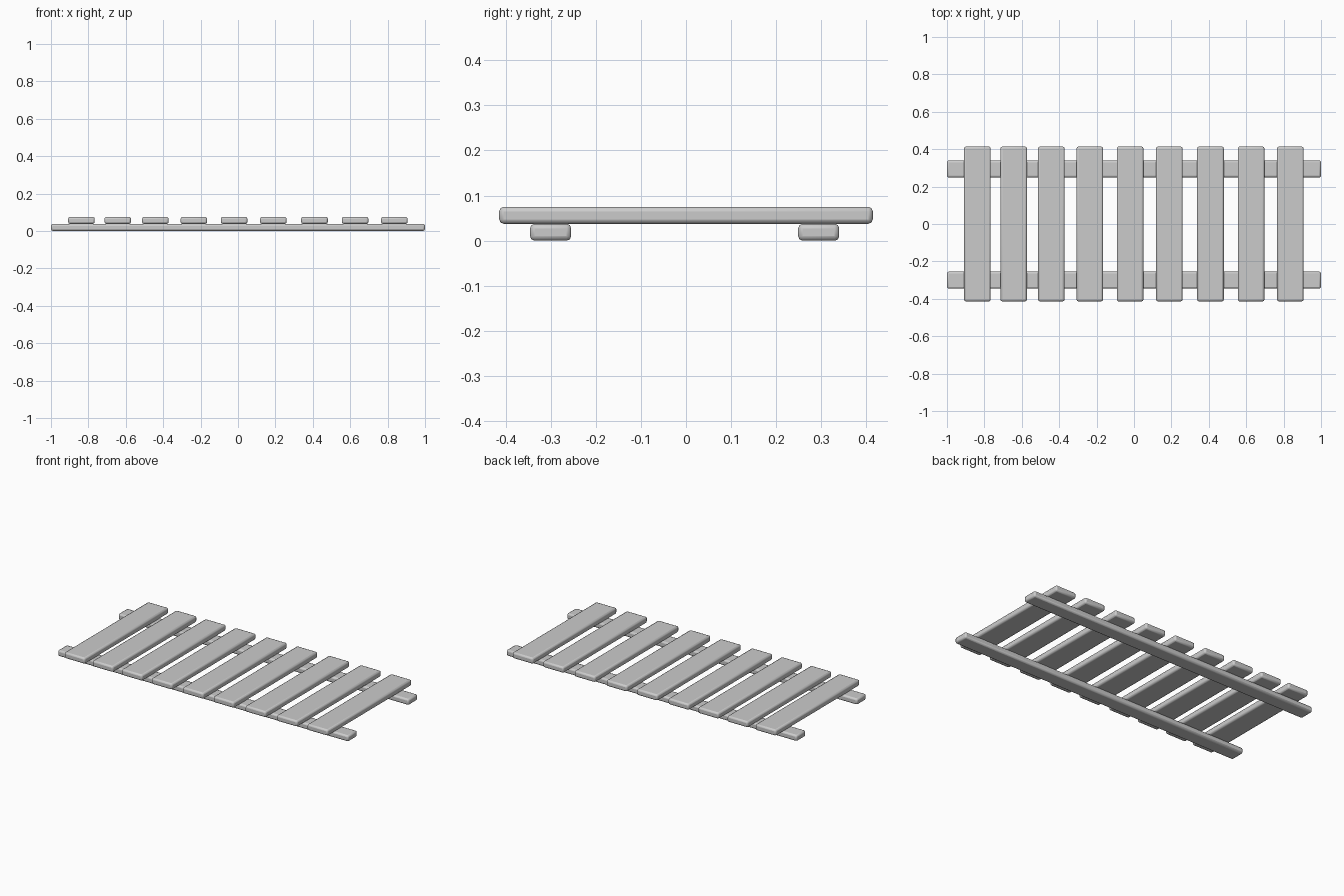
import bpy

if "Cube" in bpy.data.objects:
    bpy.data.objects.remove(bpy.data.objects["Cube"])


def board(name, size, centre):
    """Rectangular board with softly rounded edges."""
    bpy.ops.mesh.primitive_cube_add(size=1, location=centre)
    ob = bpy.context.object
    ob.name = name
    ob.scale = size
    bpy.ops.object.transform_apply(location=False, rotation=False, scale=True)
    bev = ob.modifiers.new("rounded_edges", 'BEVEL')
    bev.width = 0.01
    bev.segments = 2
    bev.limit_method = 'NONE'
    bpy.ops.object.shade_smooth_by_angle()
    return ob


# two long rails lying on the ground
T = 0.0375
for name, y in (("front_rail", -0.300), ("back_rail", 0.294)):
    board(name, (2.0, 0.091, T), (0, y, T / 2))

# nine cross planks, slightly unevenly spaced
plank_x = (-0.837, -0.643, -0.442, -0.236, -0.021, 0.189, 0.409, 0.626, 0.836)
for i, x in enumerate(plank_x, 1):
    board(f"plank_{i}", (0.142, 0.828, T), (x, 0, 1.5 * T))
